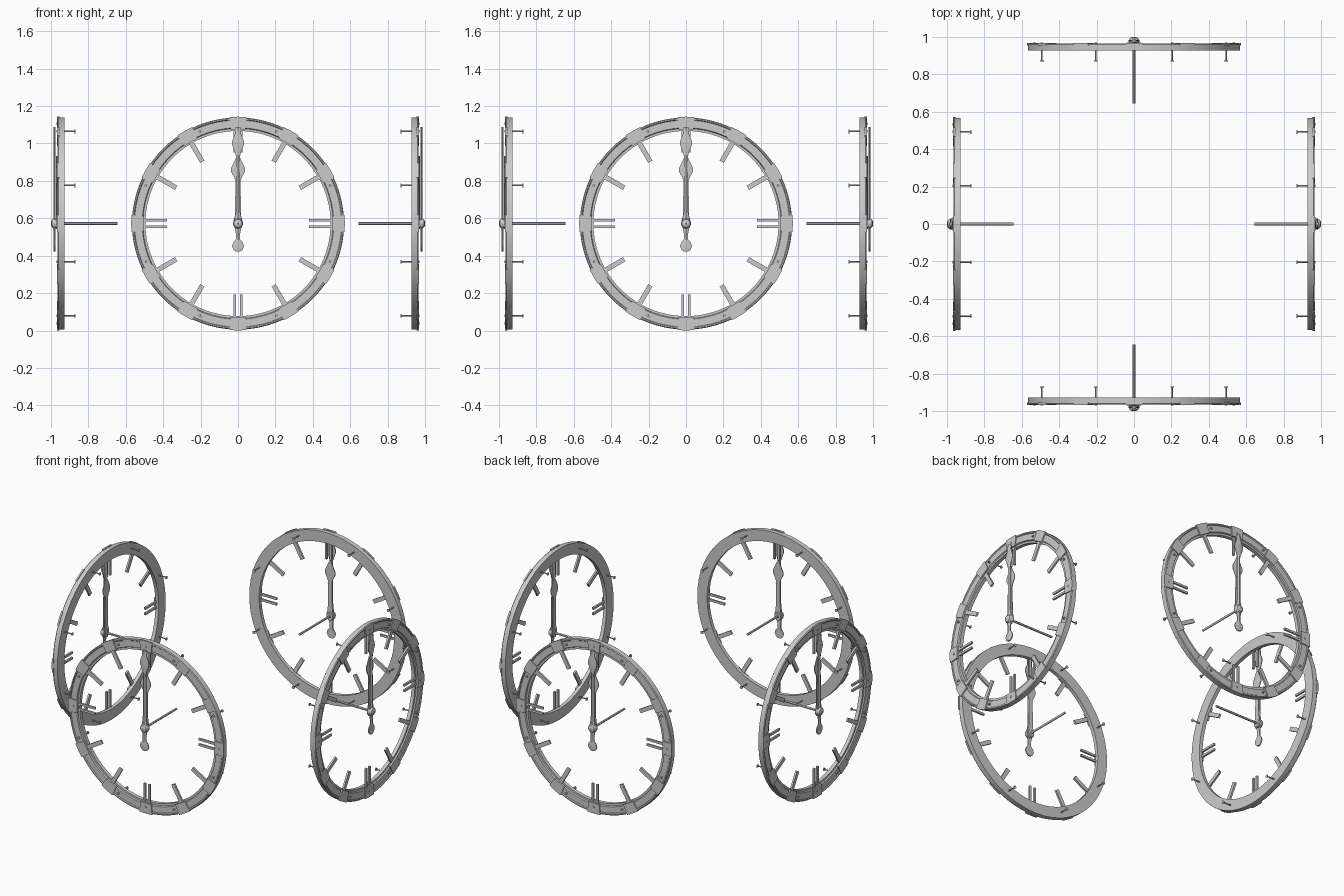
import bpy, bmesh, math
from mathutils import Matrix, Vector

if "Cube" in bpy.data.objects:
    bpy.data.objects.remove(bpy.data.objects["Cube"])

CZ = 0.572          # dial centre height
grey = bpy.data.materials.new("light grey")
grey.diffuse_color = (0.6, 0.6, 0.6, 1)
grey.use_nodes = True
grey.node_tree.nodes["Principled BSDF"].inputs["Base Color"].default_value = grey.diffuse_color


def finish(name, bm, turn):
    """Place one dial part on side number `turn`. Local frame: x right, y up, z outward."""
    bmesh.ops.recalc_face_normals(bm, faces=bm.faces)
    me = bpy.data.meshes.new(name)
    bm.to_mesh(me)
    bm.free()
    me.materials.append(grey)
    me.transform(Matrix.Rotation(turn * math.pi / 2, 4, 'Z')
                 @ Matrix.Translation((0, 0, CZ))
                 @ Matrix.Rotation(math.pi / 2, 4, 'X'))
    ob = bpy.data.objects.new(name, me)
    bpy.context.collection.objects.link(ob)
    bpy.ops.object.select_all(action='DESELECT')
    ob.select_set(True)
    bpy.context.view_layer.objects.active = ob
    bpy.ops.object.shade_smooth_by_angle(angle=math.radians(30))


def lathe(bm, profile, a0=0.0, a1=math.tau, steps=96):
    """Sweep a closed (radius, depth) profile around the dial axis."""
    full = a1 - a0 > 6.28
    rings = []
    for i in range(steps if full else steps + 1):
        a = a0 + (a1 - a0) * i / steps
        rings.append([bm.verts.new((r * math.cos(a), r * math.sin(a), d)) for r, d in profile])
    n = len(profile)
    for i in range(steps):
        p, q = rings[i], rings[(i + 1) % len(rings)]
        for j in range(n):
            bm.faces.new((p[j], q[j], q[(j + 1) % n], p[(j + 1) % n]))
    if not full:
        bm.faces.new(rings[0])
        bm.faces.new(rings[-1])


def rod(bm, x, y, d0, d1, r, sides=12):
    bmesh.ops.create_cone(bm, cap_ends=True, segments=sides, radius1=r, radius2=r, depth=d1 - d0,
                          matrix=Matrix.Translation((x, y, (d0 + d1) / 2)))


def bar(bm, angle, offset, width, r0, r1, d0, d1):
    m = (Matrix.Rotation(angle, 4, 'Z') @ Matrix.Translation(((r0 + r1) / 2, offset, (d0 + d1) / 2))
         @ Matrix.Diagonal((r1 - r0, width, d1 - d0, 1)))
    bmesh.ops.create_cube(bm, size=1, matrix=m)


def hand(bm, outline, d0, d1):
    """Mirror a (half width, height) outline, with a raised centre ridge in front."""
    rows = []
    for w, h in outline:
        rows.append([bm.verts.new(p) for p in
                     ((-w, h, d0), (w, h, d0), (w, h, (d0 + d1) / 2), (0, h, d1), (-w, h, (d0 + d1) / 2))])
    for p, q in zip(rows, rows[1:]):
        for j in range(5):
            bm.faces.new((p[j], p[(j + 1) % 5], q[(j + 1) % 5], q[j]))
    bm.faces.new(rows[0])
    bm.faces.new(rows[-1])


RING = [(0.495, 0.928), (0.567, 0.928), (0.567, 0.960), (0.563, 0.965), (0.557, 0.965),
        (0.553, 0.960), (0.512, 0.960), (0.508, 0.952), (0.495, 0.952)]
MINUTE = [(0.012, -0.150), (0.025, -0.140), (0.032, -0.120), (0.025, -0.099), (0.012, -0.085),
          (0.012, -0.050), (0.020, -0.010), (0.020, 0.020), (0.012, 0.060), (0.010, 0.360),
          (0.014, 0.375), (0.033, 0.425), (0.030, 0.445), (0.016, 0.480), (0.018, 0.500), (0.012, 0.515)]
HOUR = [(0.012, -0.030), (0.025, -0.010), (0.025, 0.012), (0.017, 0.040), (0.013, 0.225),
        (0.020, 0.245), (0.038, 0.280), (0.036, 0.300), (0.014, 0.345), (0.008, 0.360)]

for side in range(4):
    # stepped dial rim
    bm = bmesh.new()
    lathe(bm, RING)
    finish("dial_ring", bm, side)

    # hour bars, doubled at the quarters, with curved feet on the rim
    bm = bmesh.new()
    feet = bmesh.new()
    for h in range(12):
        a = h * math.tau / 12
        if h % 3 == 0:
            for off in (-0.018, 0.018):
                bar(bm, a, off, 0.014, 0.380, 0.512, 0.945, 0.957)
        else:
            bar(bm, a, 0, 0.026, 0.382, 0.512, 0.945, 0.957)
        lathe(feet, [(0.503, 0.955), (0.571, 0.955), (0.571, 0.967), (0.503, 0.967)], a - 0.08, a + 0.08, 6)
    finish("hour_markers", bm, side)
    finish("marker_feet", feet, side)

    # rear fixing pins with flat heads, and bolt heads in front
    bm = bmesh.new()
    for k in range(16):
        a = k * math.tau / 16
        x, y = 0.533 * math.cos(a), 0.533 * math.sin(a)
        if k % 2:
            rod(bm, x, y, 0.872, 0.930, 0.004, 8)
            rod(bm, x, y, 0.868, 0.873, 0.010, 8)
        if k % 2 or k % 4 == 0:
            rod(bm, x, y, 0.955, 0.970, 0.007, 8)
    finish("fixing_pins", bm, side)

    # hands, both at twelve
    bm = bmesh.new()
    hand(bm, HOUR, 0.964, 0.974)
    finish("hour_hand", bm, side)
    bm = bmesh.new()
    hand(bm, MINUTE, 0.975, 0.987)
    finish("minute_hand", bm, side)

    # drive shaft and rounded hub cap
    bm = bmesh.new()
    rod(bm, 0, 0, 0.645, 0.985, 0.007)
    finish("drive_shaft", bm, side)
    bm = bmesh.new()
    lathe(bm, [(0.002, 0.962), (0.022, 0.962), (0.027, 0.968), (0.027, 0.985),
               (0.022, 0.994), (0.010, 1.0), (0.002, 1.0)], steps=20)
    finish("hub_cap", bm, side)
